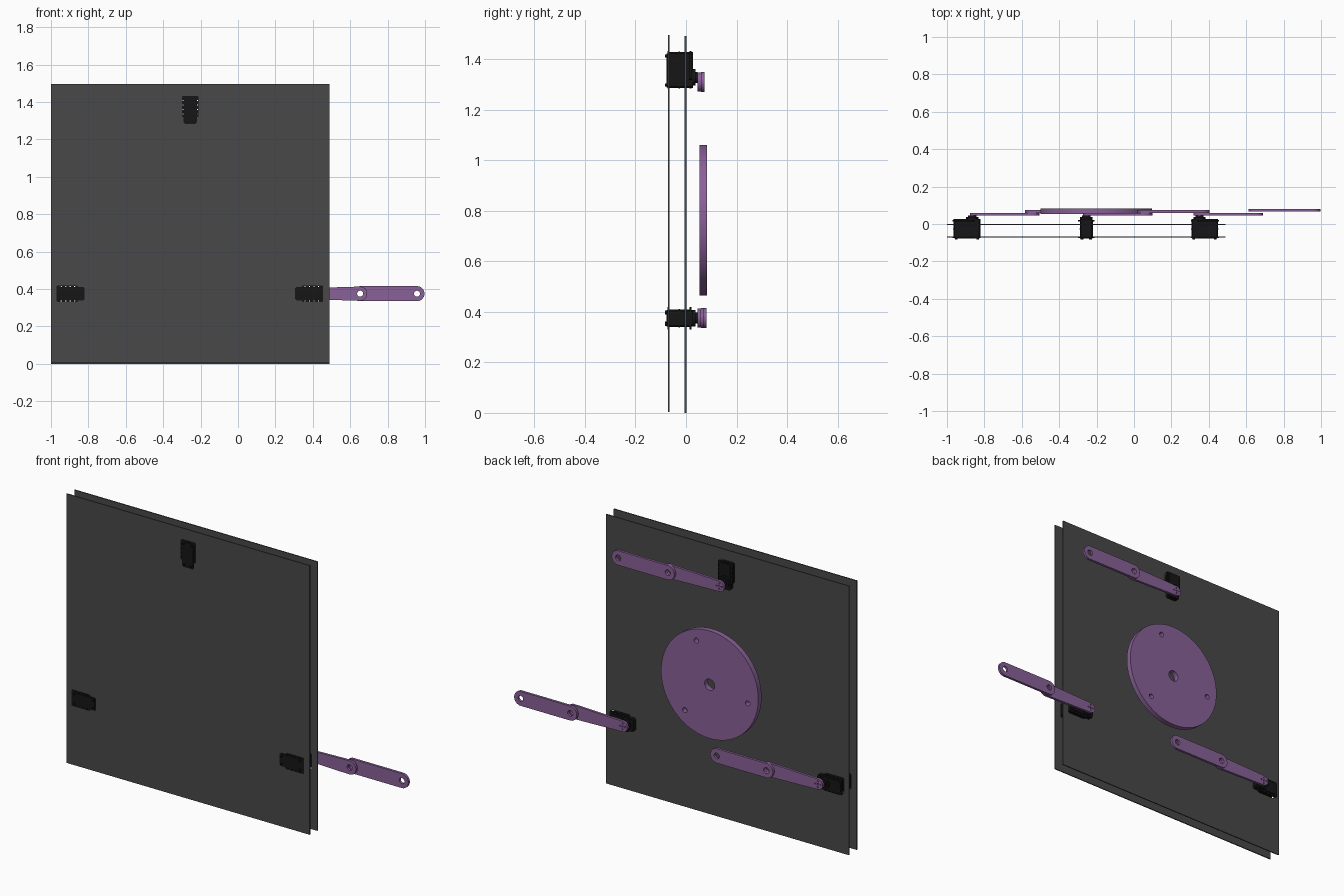
import bpy, bmesh, math
from math import cos, sin, pi

if "Cube" in bpy.data.objects:
    bpy.data.objects.remove(bpy.data.objects["Cube"])


def material(name, rgb):
    m = bpy.data.materials.new(name)
    m.diffuse_color = (*rgb, 1)
    m.use_nodes = True
    m.node_tree.nodes["Principled BSDF"].inputs["Base Color"].default_value = m.diffuse_color
    return m


DARK = material("dark_sheet", (0.065, 0.065, 0.065))
BLACK = material("black_plastic", (0.008, 0.008, 0.008))
PURPLE = material("purple_print", (0.25, 0.12, 0.31))


def circle(cx, cz, r, n=32):
    return [(cx + r * cos(2 * pi * i / n), cz + r * sin(2 * pi * i / n)) for i in range(n)]


def capsule(x0, r0, x1, r1, z, n=20):
    """Tapered bar with round ends."""
    left = [(x0 + r0 * cos(pi / 2 + pi * i / n), z + r0 * sin(pi / 2 + pi * i / n)) for i in range(n + 1)]
    right = [(x1 + r1 * cos(-pi / 2 + pi * i / n), z + r1 * sin(-pi / 2 + pi * i / n)) for i in range(n + 1)]
    return left + right


def slab(name, loops, y0, y1, mat):
    """Fill x-z loops (outline plus holes) and extrude from y0 to y1."""
    cu = bpy.data.curves.new(name, 'CURVE')
    cu.dimensions, cu.fill_mode, cu.extrude = '2D', 'BOTH', (y1 - y0) / 2
    for pts in loops:
        sp = cu.splines.new('POLY')
        sp.points.add(len(pts) - 1)
        for p, (x, z) in zip(sp.points, pts):
            p.co = (x, z, 0, 1)
        sp.use_cyclic_u = True
    tmp = bpy.data.objects.new(name, cu)
    bpy.context.collection.objects.link(tmp)
    deps = bpy.context.evaluated_depsgraph_get()
    me = bpy.data.meshes.new_from_object(tmp.evaluated_get(deps))
    bpy.data.objects.remove(tmp)
    bm = bmesh.new()
    bm.from_mesh(me)
    bmesh.ops.remove_doubles(bm, verts=bm.verts, dist=1e-5)
    bmesh.ops.recalc_face_normals(bm, faces=bm.faces)
    bm.to_mesh(me)
    bm.free()
    me.shade_smooth()
    me.set_sharp_from_angle(angle=math.radians(30))
    me.materials.clear()
    me.materials.append(mat)
    ob = bpy.data.objects.new(name, me)
    ob.rotation_euler = (pi / 2, 0, 0)
    ob.location.y = (y0 + y1) / 2
    bpy.context.collection.objects.link(ob)
    return ob


def rect(x0, x1, z0, z1, c=0.0):
    if not c:
        return [(x0, z0), (x1, z0), (x1, z1), (x0, z1)]
    return [(x0 + c, z0), (x1 - c, z0), (x1, z0 + c), (x1, z1 - c),
            (x1 - c, z1), (x0 + c, z1), (x0, z1 - c), (x0, z0 + c)]


def flange_outline(w, n, grow=0.0):
    """Servo face: wide main part and narrower nose at the horn end."""
    a, b, s = -0.045 - grow, 0.105 + grow, -0.01
    return [(a, -n + .008), (a + .008, -n), (s, -n), (s + .005, -w), (b - .005, -w), (b, -w + .005),
            (b, w - .005), (b - .005, w), (s + .005, w), (s, n), (a + .008, n), (a, n - .008)]


def place(pts, x, z, ang):
    c, s = cos(ang), sin(ang)
    return [(x + u * c - v * s, z + u * s + v * c) for u, v in pts]


# name, horn x, horn z, body direction, arm pivot x, arm z, outer link y
UNITS = [("left", -0.865, 0.375, pi, -0.849, 0.375, 0.060),
         ("right", 0.35, 0.375, 0.0, 0.348, 0.375, 0.067),
         ("top", -0.255, 1.328, pi / 2, -0.245, 1.31, 0.060)]

# two parallel panels with an opening for each servo
for name, y, z in (("front_panel", -0.069, 0.004), ("back_panel", -0.002, 0.0)):
    openings = [place(flange_outline(.043, .035, -.001), x, hz, a) for _, x, hz, a, *_ in UNITS]
    slab(name, [rect(-1, 0.49, z, z + 1.491)] + openings, y - 0.003, y + 0.003, DARK)

for name, x, z, ang, px, pz, y2 in UNITS:
    def part(label, loops, y0, y1):
        slab(f"{name}_servo_{label}", [place(l, x, z, ang) for l in loops], y0, y1, BLACK)

    # servo casing: core, recessed ends, seam bands
    part("body", [rect(-.043, .1, -.0345, .0345, .006)], -.066, .018)
    part("front_cover", [rect(-.04, .095, -.033, .033, .008)], -.077, -.066)
    part("rear_cover", [rect(-.043, .1, -.033, .033, .008)], .018, .027)
    part("seam", [rect(-.045, .102, -.037, .037, .006)], -.03, -.024)
    # mounting flanges with screw holes along both sides
    holes = [circle(u, s * .039, .0033, 10) for u in (.008, .032, .056, .08) for s in (-1, 1)]
    part("front_flange", [flange_outline(.0445, .036)] + holes, -.074, -.067)
    part("back_flange", [flange_outline(.0445, .036)] + holes, .014, .022)
    # screw heads at the casing corners
    for i, (u, v) in enumerate([(-.03, .02), (-.03, -.02), (.085, .025), (.085, -.025)]):
        part(f"screw_{i}", [circle(u, v, .006, 12)], -.083, -.077)
    # output horn
    part("horn", [circle(0, 0, .033)], .027, .037)
    part("horn_hub", [circle(0, 0, .022)], .037, .046)

    # inner tapered link and outer link of the arm
    jx, ex = px + 0.305, px + 0.609
    bolts = [circle(px + .016 * cos(k * pi / 2), pz + .016 * sin(k * pi / 2), .004, 12) for k in range(4)]
    slab(f"{name}_inner_link", [capsule(px, .029, jx, .038, pz), circle(jx, pz, .016),
                                circle(px, pz, .005, 12)] + bolts, .045, .059, PURPLE)
    slab(f"{name}_outer_link", [capsule(jx, .04, ex, .04, pz), circle(jx, pz, .016),
                                circle(ex, pz, .016)], y2, y2 + .014, PURPLE)

# round platform with a centre hole and three bolt holes
cx, cz = -0.203, 0.763
bolt_holes = [circle(cx + .237 * cos(math.radians(a)), cz + .237 * sin(math.radians(a)), .014, 20)
              for a in (70, 190, 310)]
slab("round_platform", [circle(cx, cz, .298, 96), circle(cx, cz, .031)] + bolt_holes, .054, .083, PURPLE)
